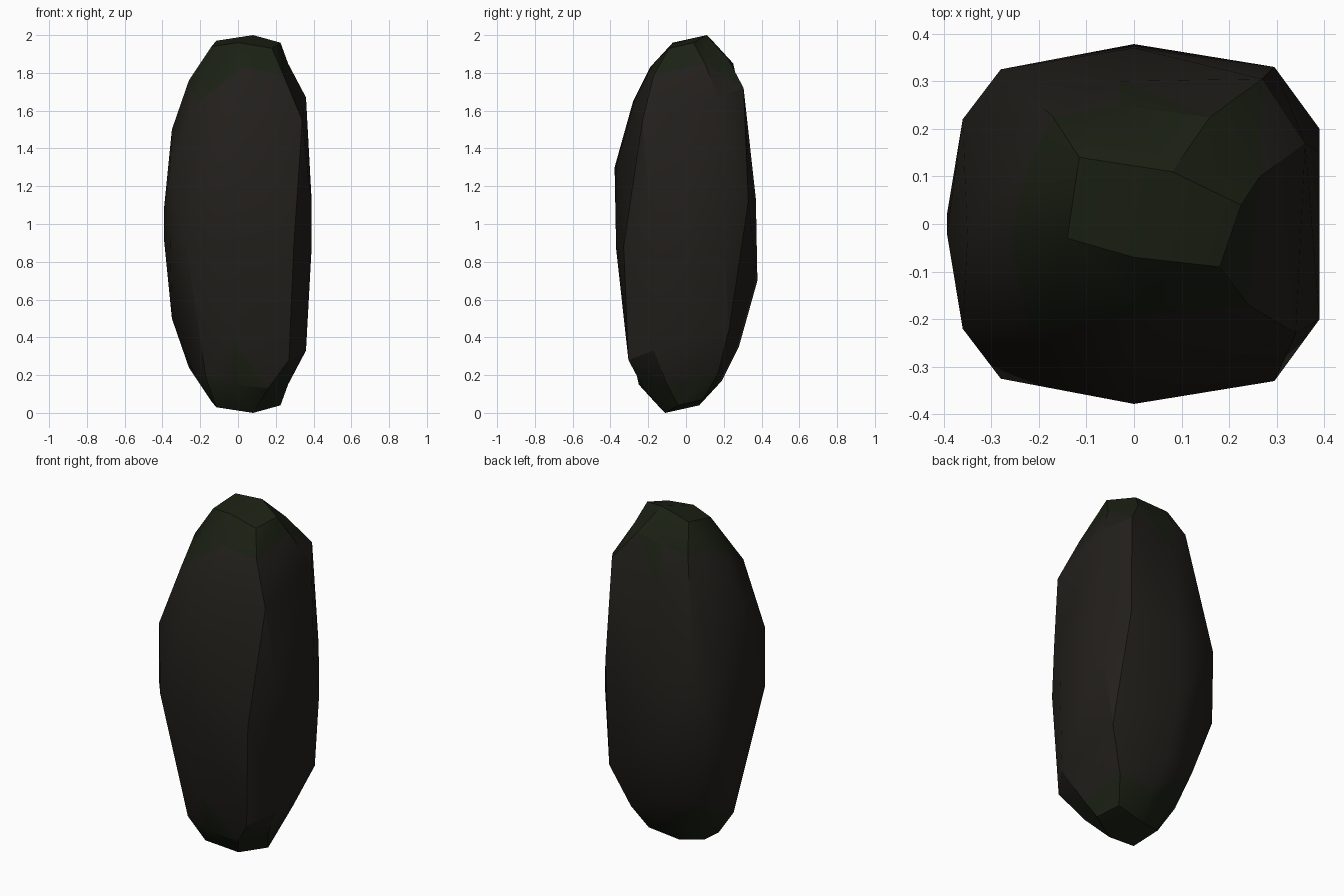
import bpy, bmesh, math
from mathutils import Vector

if "Cube" in bpy.data.objects:
    bpy.data.objects.remove(bpy.data.objects["Cube"])

# Corner points of the upper half, grouped in rough rings
cap = [(-.115, .14, 1.97), (.08, .11, 2.0), (.225, .04, 1.96),
       (.18, -.09, 1.93), (0, -.07, 1.96), (-.14, -.03, 1.94)]
shoulder = [(-.22, .13, 1.82), (-.17, .225, 1.81), (-.03, .25, 1.85), (.16, .225, 1.87),
            (.265, .10, 1.85), (.24, -.17, 1.79), (.03, -.19, 1.83), (-.26, -.03, 1.76)]
upper = [(.36, .17, 1.67), (-.03, .30, 1.62), (.27, .305, 1.72), (.34, -.23, 1.55),
         (0, -.28, 1.65), (-.22, -.22, 1.64), (-.35, -.03, 1.5)]
waist = [(0, -.378, 1.3), (0, -.37, .87), (.295, -.33, .88), (.39, -.15, .88),
         (.39, .2, .9), (-.28, -.325, .92), (-.36, -.22, 1.28), (-.393, .02, .93),
         (-.36, .22, 1.08)]
half = [Vector(p) for p in cap + shoulder + upper + waist]

# The lower half is the upper half turned 180 degrees about the x direction
points = half + [Vector((p.x, -p.y, 2 - p.z)) for p in half]

# Wrap the points on a unit sphere, then move them to their places,
# so that shallow dents between the facets survive
bm = bmesh.new()
place = {}
for p in points:
    v = bm.verts.new(Vector((p.x / .39, p.y / .38, p.z - 1)).normalized())
    place[v] = p
bmesh.ops.convex_hull(bm, input=bm.verts)
for v, p in place.items():
    v.co = p
bmesh.ops.recalc_face_normals(bm, faces=bm.faces)
mesh = bpy.data.meshes.new("stone")
bm.to_mesh(mesh)
bm.free()
stone = bpy.data.objects.new("stone", mesh)
bpy.context.collection.objects.link(stone)

# Soft facets with sharp ridges
bpy.context.view_layer.objects.active = stone
stone.select_set(True)
bpy.ops.object.shade_smooth_by_angle(angle=math.radians(30))

# Brownish waist and mossy ends
for name, colour in (("dark_stone", (.016, .014, .011, 1)), ("mossy_stone", (.011, .015, .007, 1))):
    mat = bpy.data.materials.new(name)
    mat.diffuse_color = colour
    mat.use_nodes = True
    mat.node_tree.nodes["Principled BSDF"].inputs["Base Color"].default_value = mat.diffuse_color
    mesh.materials.append(mat)
for face in mesh.polygons:
    face.material_index = int(abs(face.center.z - 1) > .76)
